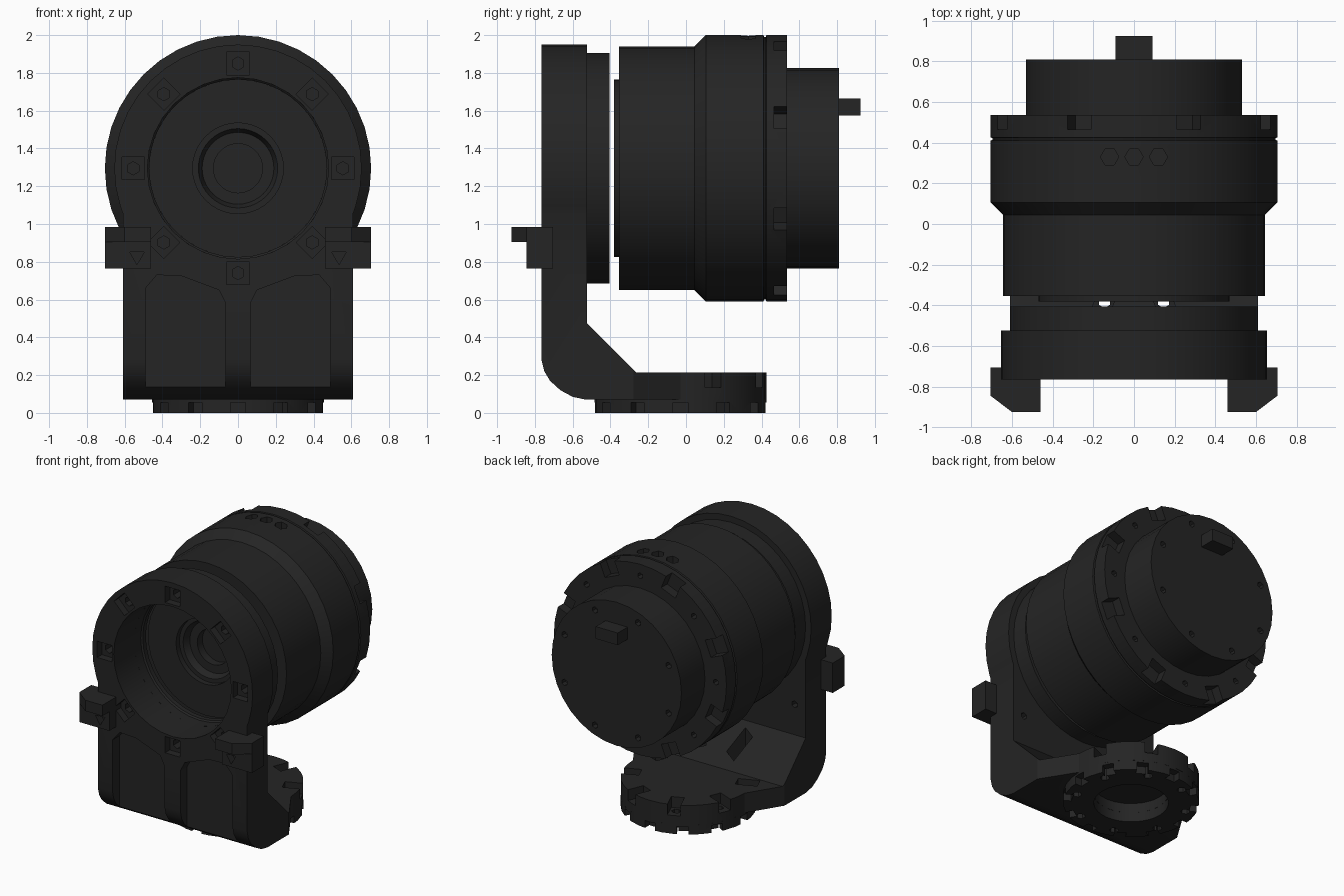
import bpy, bmesh
from math import sin, cos, pi, radians

if "Cube" in bpy.data.objects:
    bpy.data.objects.remove(bpy.data.objects["Cube"])

CZ = 1.295      # height of the barrel axis (runs along y)
CY = -0.03      # centre of the round base (runs along z)

dark = bpy.data.materials.new("dark_metal")
dark.diffuse_color = (0.018, 0.018, 0.018, 1)
dark.use_nodes = True
dark.node_tree.nodes["Principled BSDF"].inputs["Base Color"].default_value = dark.diffuse_color


def place(axis, u, v, h):
    return {"X": (h, u, v), "Y": (u, h, v), "Z": (u, v, h)}[axis]


def finish(name, bm):
    bmesh.ops.remove_doubles(bm, verts=bm.verts, dist=1e-5)
    bmesh.ops.recalc_face_normals(bm, faces=bm.faces)
    me = bpy.data.meshes.new(name)
    bm.to_mesh(me)
    bm.free()
    me.materials.append(dark)
    ob = bpy.data.objects.new(name, me)
    bpy.context.collection.objects.link(ob)
    return ob


def prism(name, axis, pts, h0, h1):
    bm = bmesh.new()
    a = [bm.verts.new(place(axis, u, v, h0)) for u, v in pts]
    b = [bm.verts.new(place(axis, u, v, h1)) for u, v in pts]
    n = len(pts)
    bm.faces.new(a)
    bm.faces.new(b)
    for i in range(n):
        j = (i + 1) % n
        bm.faces.new((a[i], a[j], b[j], b[i]))
    return finish(name, bm)


def lathe(name, axis, centre, prof, seg, closed=False):
    """prof: (radius, position along axis); the ends touch the axis unless closed."""
    bm = bmesh.new()
    rows = [[bm.verts.new(place(axis, r * sin(2 * pi * i / seg), centre + r * cos(2 * pi * i / seg), h))
             for i in range(seg)] for r, h in prof]
    pairs = list(zip(rows, rows[1:])) + ([(rows[-1], rows[0])] if closed else [])
    for p, q in pairs:
        for i in range(seg):
            j = (i + 1) % seg
            bm.faces.new((p[i], p[j], q[j], q[i]))
    return finish(name, bm)


def ngon(n, r, cu=0, cv=0, rot=0):
    return [(cu + r * sin(rot + 2 * pi * i / n), cv + r * cos(rot + 2 * pi * i / n)) for i in range(n)]


def radial_rect(a, r0, r1, w, cv):
    """Rectangle from radius r0 to r1, pointing out at angle a."""
    return [(r * sin(a) + t * cos(a), cv + r * cos(a) - t * sin(a))
            for r, t in ((r0, -w / 2), (r1, -w / 2), (r1, w / 2), (r0, w / 2))]


def boolean(target, tool, op="DIFFERENCE"):
    m = target.modifiers.new("cut", "BOOLEAN")
    m.operation, m.object, m.solver = op, tool, "EXACT"
    bpy.context.view_layer.objects.active = target
    bpy.ops.object.modifier_apply(modifier=m.name)
    bpy.data.objects.remove(tool, do_unlink=True)


def cut(target, axis, pts, h0, h1):
    boolean(target, prism("cutter", axis, pts, h0, h1))


def mirrored(pts, s):
    return [(s * u, v) for u, v in pts]


# L-shaped bracket: side profile trimmed by front and top outlines
side = [(-.765, 2), (-.525, 2), (-.525, .475), (-.265, .215), (.5, .215), (.5, .07),
        (-.53, .07), (-.6, .085), (-.665, .12), (-.72, .17), (-.75, .22), (-.765, .28)]
bracket = prism("bracket", "X", side, -.8, .8)
arc = [(.655 * sin(radians(t)), CZ + .655 * cos(radians(t))) for t in range(-108, 109, 9)]
boolean(bracket, prism("t", "Y", [(-.61, 0), (-.61, 1.057)] + arc + [(.61, 1.057), (.61, 0)], -1, 1), "INTERSECT")
tip = [(.455 * sin(radians(t)), CY + .455 * cos(radians(t))) for t in range(-90, 91, 10)]
boolean(bracket, prism("t", "Z", [(-.7, -.9), (-.7, -.5), (-.611, -.28)] + tip
                       + [(.611, -.28), (.7, -.5), (.7, -.9)], -1, 3), "INTERSECT")

# bore, and ribbed pockets on the front of the bracket
cut(bracket, "Y", ngon(32, .48, 0, CZ), -1, -.3)
pocket = [(.49, -.1), (.49, .66), (.43, .73), (.30, .725), (.10, .65), (.065, .58), (.065, -.1)]
for s in (-1, 1):
    cut(bracket, "Y", mirrored(pocket, s), -.9, -.685)
    cut(bracket, "Y", ngon(6, .025, s * .52, .7), -.57, -.5)

# bolt pockets around the bore
for i in range(8):
    a = i * pi / 4
    cut(bracket, "Y", radial_rect(a, .495, .615, .12, CZ), -.9, -.71)
    cut(bracket, "Y", ngon(6, .035, .555 * sin(a), CZ + .555 * cos(a)), -.9, -.62)

# round base ring under the bracket foot
base_ring = lathe("base_ring", "Z", CY, [(.25, 0), (.455, 0), (.455, .07), (.25, .07)], 32, True)
cut(bracket, "Z", ngon(24, .25, 0, CY), 0, .14)
for i in range(8):
    a = (i + .5) * pi / 4
    hole = ngon(6, .032, .38 * sin(a), CY + .38 * cos(a))
    cut(bracket, "Z", radial_rect(a, .33, .48, .09, CY), .135, .5)
    cut(bracket, "Z", hole, -.1, .3)
    cut(base_ring, "Z", hole, -.1, .3)
for i in range(12):
    cut(base_ring, "Z", radial_rect(i * pi / 6, .40, .5, .08, CY), -.1, .055)

# hooked ears on both sides of the bracket
for s, label in ((-1, "left"), (1, "right")):
    ear = prism(label + "_ear", "Z", mirrored([(.46, -.705), (.705, -.705), (.705, -.845), (.46, -.845)], s),
                .765, .985)
    lip = prism("lip", "Z", mirrored([(.46, -.80), (.705, -.80), (.705, -.845), (.60, -.925), (.46, -.925)], s),
                .905, .985)
    boolean(ear, lip, "UNION")
    cut(ear, "Y", ngon(3, .045, s * .535, .83, pi), -.95, -.79)

# spacer ring behind the bracket
lathe("spacer_ring", "Y", CZ, [(.48, -.525), (.61, -.525), (.61, -.405), (.47, -.405),
                               (.47, -.44), (.48, -.45)], 36, True)

# barrel with recessed hub, cone and flange
body = lathe("barrel", "Y", CZ, [
    (0, -.23), (.13, -.23), (.13, -.29), (.19, -.29), (.21, -.34), (.24, -.34), (.24, -.38), (.47, -.38),
    (.47, -.355), (.645, -.355), (.645, .045), (.705, .105), (.705, .41), (.695, .414), (.695, .422),
    (.705, .426), (.705, .535), (0, .535)], 40)
for i in range(8):
    a = (i + .5) * pi / 4
    cut(body, "Y", radial_rect(a, .60, .8, .125, CZ), .465, .6)
    b = i * pi / 4
    cut(body, "Y", ngon(6, .022, .62 * sin(b), CZ + .62 * cos(b)), .49, .6)
for x in (-.12, 0, .12):
    cut(body, "Z", ngon(6, .045, x, .33, pi / 6), 1.93, 2.1)

# rear cap with screw holes and a connector tab
cap = lathe("rear_cap", "Y", CZ, [(0, .53), (.53, .53), (.53, .81), (0, .81)], 32)
for i in range(8):
    a = (i + .5) * pi / 4
    cut(cap, "Y", ngon(6, .024, .46 * sin(a), CZ + .46 * cos(a)), .77, .9)
prism("connector_tab", "Y", [(-.09, 1.575), (.09, 1.575), (.09, 1.665), (-.09, 1.665)], .80, .925)

# smooth round walls, crisp edges
bpy.ops.object.select_all(action="DESELECT")
for ob in bpy.context.scene.objects:
    ob.select_set(True)
    bpy.context.view_layer.objects.active = ob
bpy.ops.object.shade_smooth_by_angle(angle=radians(25))
